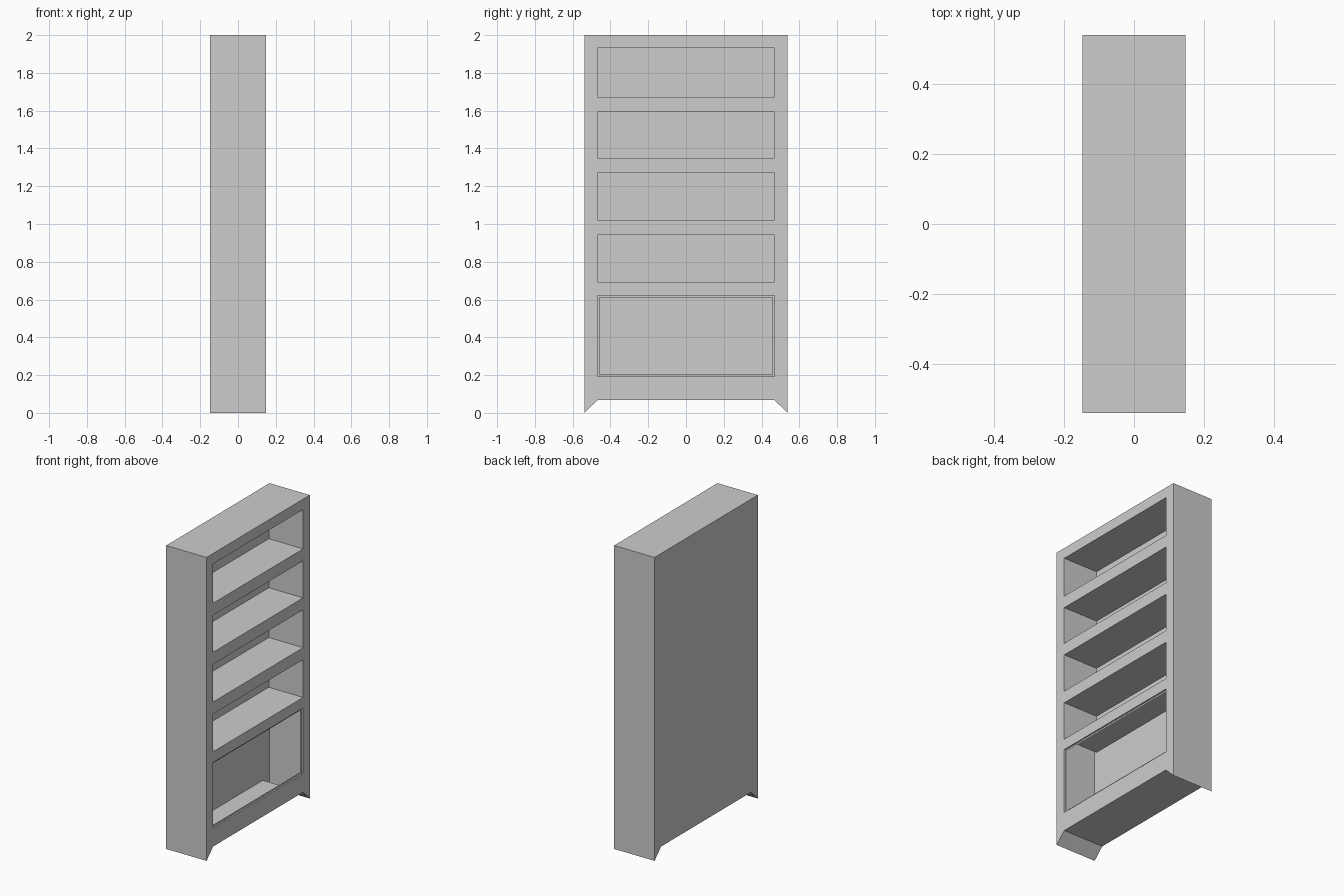
import bpy
import bmesh
from mathutils import Vector

cube = bpy.data.objects.get("Cube")
if cube:
    bpy.data.objects.remove(cube, do_unlink=True)

DEPTH = 0.147        # half depth of the case
SIDE = 0.538         # half width of the case
INNER = 0.468        # half width of the openings
BASE = 0.068         # height of the underside
SHELF_DEPTH = 0.25

cupboard = (0.192, 0.622)
shelves = [(0.693, 0.942), (1.021, 1.27), (1.349, 1.593), (1.672, 1.931)]

material = bpy.data.materials.new("plain_grey")
material.use_nodes = True
grey = (0.61, 0.61, 0.61, 1.0)
material.diffuse_color = grey
material.node_tree.nodes["Principled BSDF"].inputs["Base Color"].default_value = grey

bm = bmesh.new()


def panel(points):
    """Flat face on the back plane from (y, z) points."""
    bm.faces.new([bm.verts.new((-DEPTH, y, z)) for y, z in points])


# Back panel divided along the stiles and rails
levels = sorted([BASE, 2.0, *cupboard, *[z for pair in shelves for z in pair]])
columns = [-SIDE, -INNER, INNER, SIDE]
for low, high in zip(levels, levels[1:]):
    for a, b in zip(columns, columns[1:]):
        panel([(a, low), (b, low), (b, high), (a, high)])

# Pointed feet
for s in (-1, 1):
    panel([(s * SIDE, 0), (s * SIDE, BASE), (s * INNER, BASE)])
bmesh.ops.remove_doubles(bm, verts=bm.verts[:], dist=0.0005)


def push(faces, distance):
    """Extrude faces along x and return the moved faces."""
    result = bmesh.ops.extrude_face_region(bm, geom=faces)["geom"]
    verts = [g for g in result if isinstance(g, bmesh.types.BMVert)]
    bmesh.ops.translate(bm, verts=verts, vec=Vector((distance, 0, 0)))
    return [g for g in result if isinstance(g, bmesh.types.BMFace)]


def recess(low, high, distance):
    """Sink the front face between two heights, leaving its mouth open."""
    middle = Vector((DEPTH, 0, (low + high) / 2))
    face = min(bm.faces, key=lambda f: (f.calc_center_median() - middle).length)
    moved = push([face], -distance)
    bmesh.ops.delete(bm, geom=[face], context="FACES_ONLY")
    return moved


# Hollow case
push(bm.faces[:], 2 * DEPTH)
bmesh.ops.recalc_face_normals(bm, faces=bm.faces[:])

# Shelf pockets
for low, high in shelves:
    recess(low, high, SHELF_DEPTH)

# Lower opening with a thin recessed rim, open to the hollow case
rim = recess(*cupboard, 0.01)
bmesh.ops.inset_individual(bm, faces=rim, thickness=0.016, depth=0)
bmesh.ops.delete(bm, geom=rim, context="FACES_ONLY")

mesh = bpy.data.meshes.new("bookcase")
bm.to_mesh(mesh)
bm.free()
mesh.materials.append(material)
bookcase = bpy.data.objects.new("bookcase", mesh)
bpy.context.collection.objects.link(bookcase)
